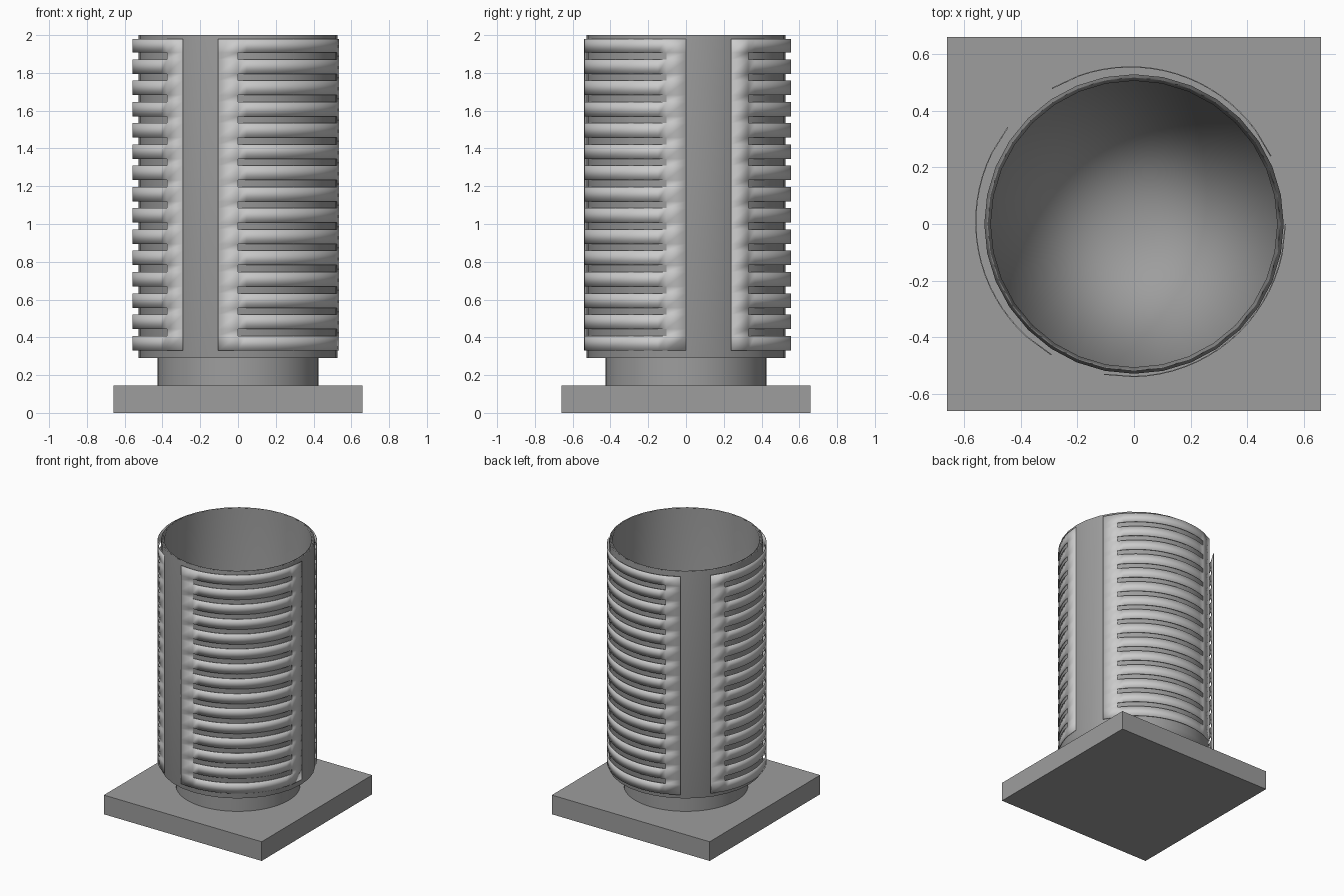
import bpy, bmesh
from math import sin, cos, radians, pi

if "Cube" in bpy.data.objects:
    bpy.data.objects.remove(bpy.data.objects["Cube"])


def grey(name, v):
    mat = bpy.data.materials.new(name)
    mat.diffuse_color = (v, v, v, 1)
    mat.use_nodes = True
    mat.node_tree.nodes["Principled BSDF"].inputs["Base Color"].default_value = mat.diffuse_color
    return mat


dark, light = grey("dark_grey", 0.34), grey("light_grey", 0.9)


def make_object(name, bm, mat, smooth=True):
    bmesh.ops.recalc_face_normals(bm, faces=bm.faces)
    for f in bm.faces:
        f.smooth = smooth
    me = bpy.data.meshes.new(name)
    bm.to_mesh(me)
    bm.free()
    me.materials.append(mat)
    ob = bpy.data.objects.new(name, me)
    bpy.context.collection.objects.link(ob)
    return ob


def lathe(name, profile, mat, sides=32):
    """Revolve (radius, z) points about z; radius 0 gives a pole."""
    bm = bmesh.new()
    rings = []
    for r, z in profile:
        n = 1 if r == 0 else sides
        rings.append([bm.verts.new((r * cos(2 * pi * i / sides), r * sin(2 * pi * i / sides), z))
                      for i in range(n)])
    for a, b in zip(rings, rings[1:]):
        for i in range(sides):
            j = (i + 1) % sides
            quad = [a[i % len(a)], a[j % len(a)], b[j % len(b)], b[i % len(b)]]
            bm.faces.new(list(dict.fromkeys(quad)))
    return make_object(name, bm, mat)


def slotted_panel(name, start, end):
    """Thin curved sheet with a ladder of horizontal slots."""
    cx, cy, r, margin, cols = -0.012, 0.008, 0.546, 11, 16
    angles = [start] + [start + margin + (end - start - 2 * margin) * i / cols
                        for i in range(cols + 1)] + [end]
    levels = [0.33]
    for i in range(14):
        zc = 0.426 + i * 0.1126
        levels += [zc - 0.018, zc + 0.018]
    levels.append(1.98)
    bm = bmesh.new()
    grid = [[bm.verts.new((cx + r * cos(radians(a)), cy + r * sin(radians(a)), z))
             for a in angles] for z in levels]
    for k in range(len(levels) - 1):
        for i in range(len(angles) - 1):
            if k % 2 == 1 and 0 < i < len(angles) - 2:
                continue  # slot opening
            bm.faces.new((grid[k][i], grid[k][i + 1], grid[k + 1][i + 1], grid[k + 1][i]))
    # drop grid points left loose inside the slots
    bmesh.ops.delete(bm, geom=[v for v in bm.verts if not v.link_faces], context='VERTS')
    ob = make_object(name, bm, light)
    mod = ob.modifiers.new("thickness", 'SOLIDIFY')
    mod.thickness = 0.004
    mod.offset = 0


# square base plate
bm = bmesh.new()
bmesh.ops.create_cube(bm, size=1)
for v in bm.verts:
    v.co = (v.co.x * 1.32, v.co.y * 1.32, (v.co.z + 0.5) * 0.145)
make_object("base_plate", bm, dark, smooth=False)

# short neck between plate and cup
lathe("neck", [(0.427, 0.14), (0.427, 0.295)], dark, 48)

# open cylindrical cup with a thin wall
cup = lathe("cup_body", [(0, 0.29), (0.528, 0.29), (0.528, 2.0), (0.505, 2.0),
                         (0.505, 0.315), (0, 0.315)], dark)
cup.modifiers.new("soft_normals", 'WEIGHTED_NORMAL').weight = 50

# three slotted panels wrapped around the cup
slotted_panel("panel_front_right", -99.8, -0.8)
slotted_panel("panel_back", 25, 120.5)
slotted_panel("panel_left", 142.5, 239.2)
